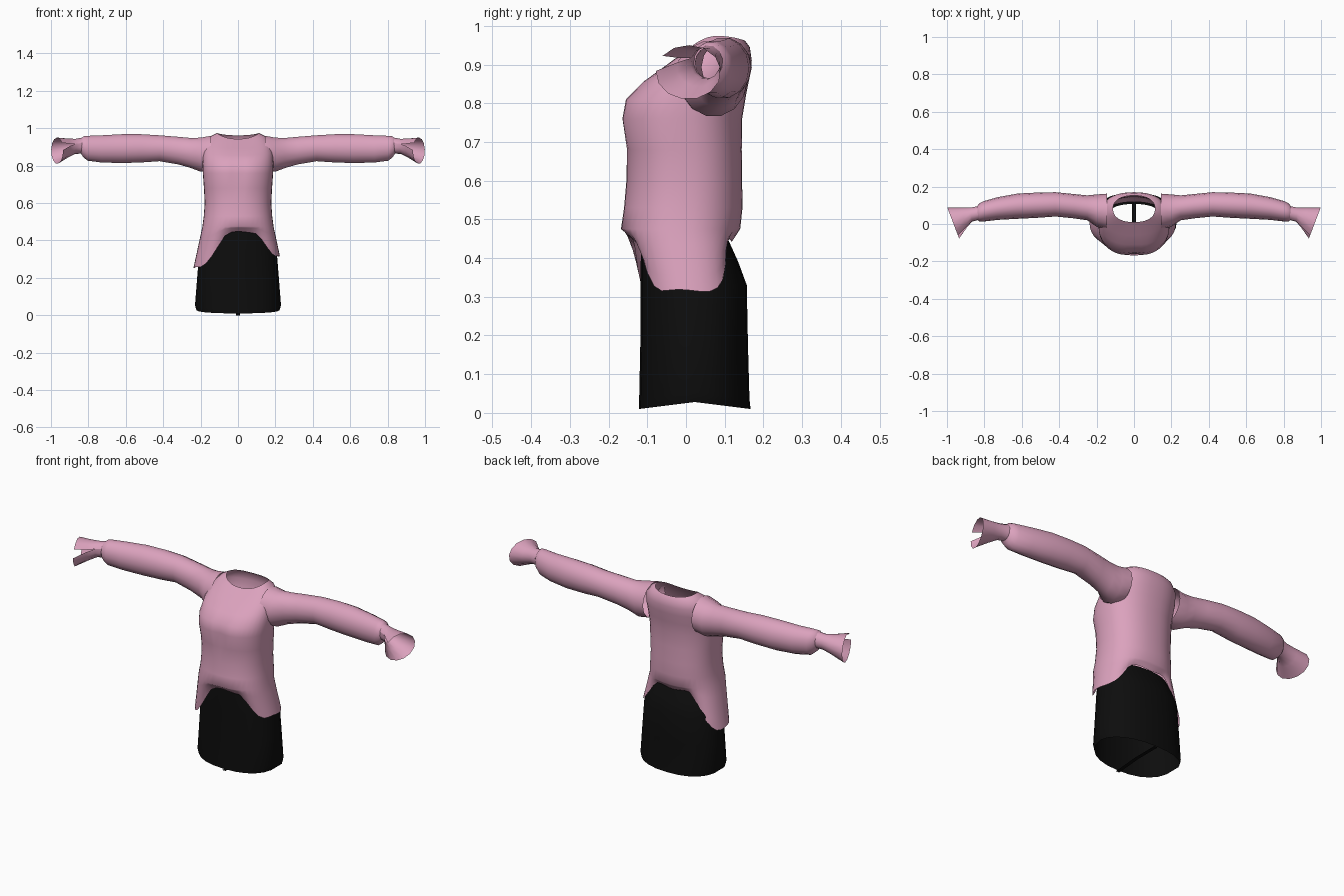
import bpy, bmesh, math

if "Cube" in bpy.data.objects:
    bpy.data.objects.remove(bpy.data.objects["Cube"], do_unlink=True)


def material(name, rgb):
    m = bpy.data.materials.new(name)
    m.use_nodes = True
    m.diffuse_color = (*rgb, 1)
    bsdf = m.node_tree.nodes["Principled BSDF"]
    bsdf.inputs["Base Color"].default_value = (*rgb, 1)
    bsdf.inputs["Roughness"].default_value = 0.9
    return m


pink = material("soft pink", (0.71, 0.36, 0.51))
black = material("black", (0.004, 0.004, 0.004))


def loft(name, rings, mat, closed=True, angle=50):
    """Skin a list of equal-length point rings into an open tube."""
    bm = bmesh.new()
    rows = [[bm.verts.new(p) for p in ring] for ring in rings]
    n = len(rows[0])
    for a, b in zip(rows, rows[1:]):
        for i in range(n if closed else n - 1):
            j = (i + 1) % n
            bm.faces.new((a[i], a[j], b[j], b[i]))
    me = bpy.data.meshes.new(name)
    bm.to_mesh(me)
    bm.free()
    me.materials.append(mat)
    ob = bpy.data.objects.new(name, me)
    bpy.context.collection.objects.link(ob)
    bpy.ops.object.select_all(action="DESELECT")
    ob.select_set(True)
    bpy.context.view_layer.objects.active = ob
    bpy.ops.object.shade_smooth_by_angle(angle=math.radians(angle))
    return ob


def smooth(a, b, t):
    t = min(1, max(0, (t - a) / (b - a)))
    return t * t * (3 - 2 * t)


def oval(n, power=2.3):
    """Unit superellipse, counter-clockwise from +x."""
    pts = []
    for i in range(n):
        t = 2 * math.pi * i / n
        c, s = math.cos(t), math.sin(t)
        pts.append((math.copysign(abs(c) ** (2 / power), c),
                    math.copysign(abs(s) ** (2 / power), s)))
    return pts


def span(lo, hi, t):
    return (lo + hi) / 2 + t * (hi - lo) / 2


# Skirt: half width, front y, back y, height; lower edge rises at the sides
skirt_rows = [(0.222, -0.122, 0.167, 0.01), (0.23, -0.121, 0.164, 0.035),
              (0.22, -0.118, 0.16, 0.18), (0.208, -0.118, 0.157, 0.33),
              (0.192, -0.117, 0.135, 0.39), (0.17, -0.115, 0.108, 0.45)]
rings = []
for k, (rx, yf, yb, z) in enumerate(skirt_rows):
    lift = 0.018 if k < 2 else 0
    rings.append([(rx * u, span(yf, yb, v), z + lift * (1 - abs(v)))
                  for u, v in oval(24)])
loft("skirt", rings, black)

# Narrow strip across the skirt opening
loft("skirt_strip", [[(-0.01, -0.12, 0), (0.01, -0.12, 0)],
                     [(-0.01, 0.02, 0.012), (0.01, 0.02, 0.012)],
                     [(-0.01, 0.16, 0.012), (0.01, 0.16, 0.012)]], black, closed=False)


# Sweater body: uneven draped hem, waist, bust, shoulders, neckline
def hem_point(u, v, f):
    """f = 0 at the hip puff, 1 at the hem edge."""
    long_side = u < 0
    if v < 0:
        drop = smooth(0.25, 0.85, -u) if long_side else smooth(0.42, 0.95, u)
    else:
        drop = smooth(0.5, 1, abs(u))
    low = drop * (0.19 if long_side else 0.13)
    rx = 0.19 + f * drop * (0.048 if long_side else 0.034)
    yf = -0.168 + f * 0.032
    yb = 0.14 - f * (0.022 - 0.04 * drop)
    ripple = 0.004 * f * math.sin(9 * u + 5 * v)
    return (rx * u, span(yf, yb, v), 0.475 - f * (0.03 + low) + ripple)


circle = oval(40)
rings = [[hem_point(u, v, f) for u, v in circle] for f in (1, 0.75, 0.5, 0.25, 0)]
# half width, front y, back y, front z, side z, back z
body_rows = [(0.183, -0.16, 0.146, 0.53, 0.53, 0.53),
             (0.178, -0.154, 0.145, 0.60, 0.60, 0.60),
             (0.182, -0.154, 0.144, 0.68, 0.68, 0.68),
             (0.188, -0.166, 0.145, 0.76, 0.76, 0.76),
             (0.190, -0.157, 0.155, 0.81, 0.81, 0.82),
             (0.188, -0.112, 0.165, 0.855, 0.87, 0.87),
             (0.176, -0.06, 0.170, 0.892, 0.92, 0.91),
             (0.145, -0.015, 0.165, 0.925, 0.958, 0.945),
             (0.112, 0.01, 0.152, 0.943, 0.974, 0.962)]
for rx, yf, yb, zf, zs, zb in body_rows:
    bust = 0.014 * math.exp(-((zf - 0.76) / 0.07) ** 2)
    ring = []
    for u, v in circle:
        x, y = rx * u, span(yf, yb, v)
        if v < 0:
            y += bust * (math.exp(-(x / 0.035) ** 2) - 0.3)
        end = zf if v < 0 else zb
        ring.append((x, y, zs + (end - zs) * v * v))
    rings.append(ring)
loft("sweater_body", rings, pink, angle=70)

# Sleeves: x, bottom z, top z, front y, back y
sleeve_rows = [(0.145, 0.775, 0.962, -0.03, 0.162), (0.20, 0.765, 0.952, -0.015, 0.158),
               (0.25, 0.785, 0.95, 0.02, 0.153), (0.32, 0.805, 0.956, 0.03, 0.16),
               (0.42, 0.822, 0.964, 0.04, 0.17), (0.52, 0.815, 0.97, 0.033, 0.168),
               (0.62, 0.812, 0.97, 0.028, 0.163), (0.73, 0.815, 0.964, 0.022, 0.143),
               (0.805, 0.825, 0.961, 0.013, 0.122), (0.828, 0.845, 0.958, 0.014, 0.11),
               (0.84, 0.864, 0.945, 0.024, 0.094)]
# Flared cuffs, slit at the front: same columns, then slant and slit half angle
cuff_rows = [(0.835, 0.864, 0.95, 0.02, 0.096, 0, 0),
             (0.87, 0.862, 0.944, 0.012, 0.088, 0.1, 0.0),
             (0.91, 0.843, 0.945, -0.024, 0.088, 0.25, 0.12),
             (0.967, 0.81, 0.95, -0.078, 0.09, 0.38, 0.3)]
for side, s in (("left", 1), ("right", -1)):
    rings = [[(s * x, span(yf, yb, u), span(zb, zt, v)) for u, v in oval(14, 2)]
             for x, zb, zt, yf, yb in sleeve_rows]
    loft(side + "_sleeve", rings, pink, angle=60)
    rings = []
    for x, zb, zt, yf, yb, slant, gap in cuff_rows:
        ring = []
        for i in range(13):
            t = math.radians(160) + gap + (2 * math.pi - 2 * gap) * i / 12
            u, v = math.cos(t), math.sin(t)
            y = span(yf, yb, u)
            ring.append((s * (x + slant * (y - span(yf, yb, 0))), y, span(zb, zt, v)))
        rings.append(ring)
    loft(side + "_cuff", rings, pink, closed=False, angle=40)
